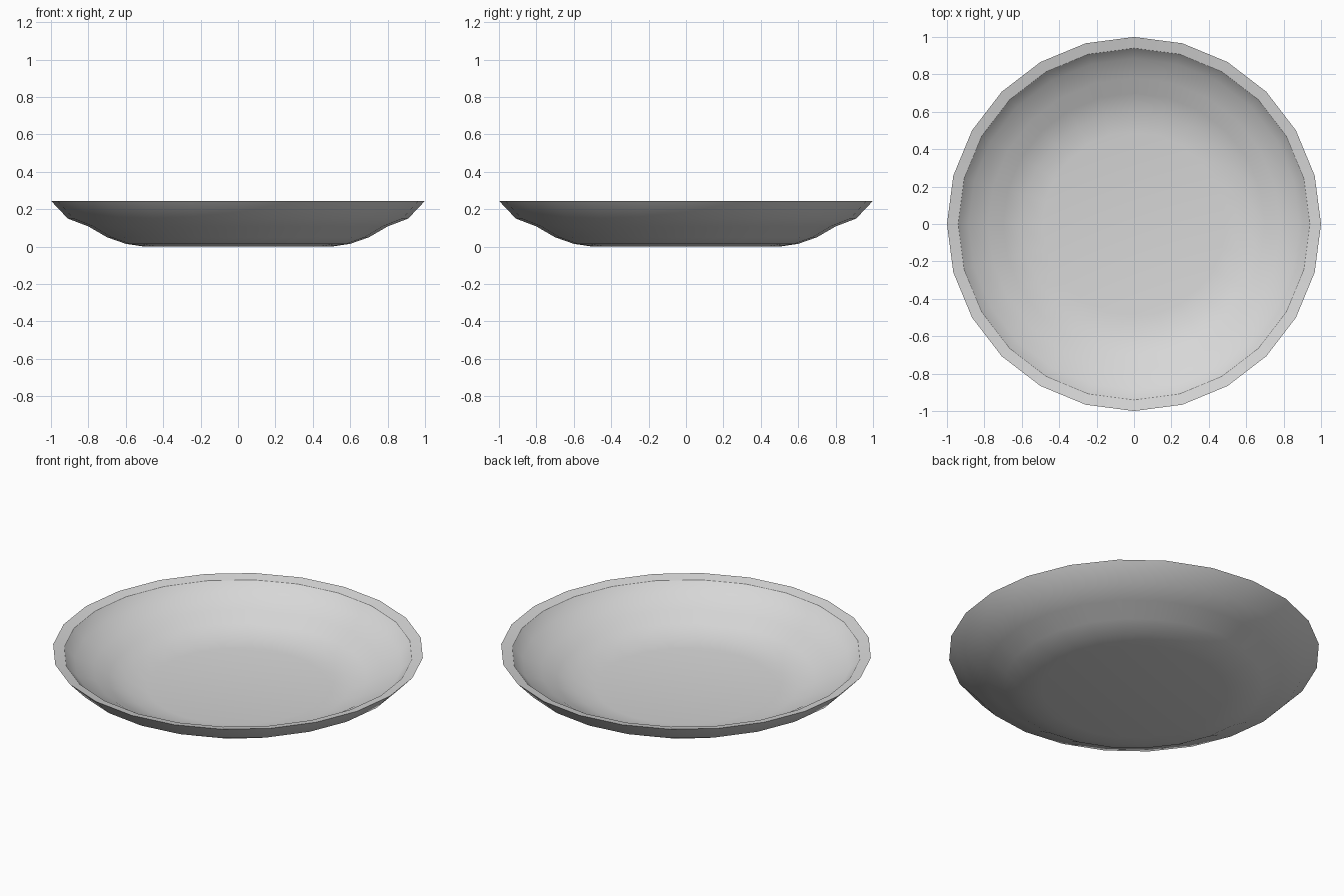
import bpy, bmesh, math

if "Cube" in bpy.data.objects:
    bpy.data.objects.remove(bpy.data.objects["Cube"])

SIDES = 24

# Cross-section (radius, height): underside outwards, lip, then inside back to the floor
outer = [(0.50, 0.0), (0.60, 0.015), (0.70, 0.05), (0.80, 0.108),
         (0.91, 0.15), (1.0, 0.245)]
inner = [(0.94, 0.232), (0.885, 0.172), (0.78, 0.132), (0.70, 0.085),
         (0.60, 0.05), (0.49, 0.035)]

bm = bmesh.new()
rings = []
for r, z in outer + inner:
    rings.append([bm.verts.new((r * math.cos(2 * math.pi * i / SIDES),
                                r * math.sin(2 * math.pi * i / SIDES), z))
                  for i in range(SIDES)])

# Walls
for a, b in zip(rings, rings[1:]):
    for i in range(SIDES):
        j = (i + 1) % SIDES
        bm.faces.new((a[i], a[j], b[j], b[i]))

# Flat base and flat floor
bm.faces.new(rings[0][::-1])
bm.faces.new(rings[-1])
bmesh.ops.recalc_face_normals(bm, faces=bm.faces)

mesh = bpy.data.meshes.new("plate")
bm.to_mesh(mesh)
bm.free()
plate = bpy.data.objects.new("plate", mesh)
bpy.context.collection.objects.link(plate)

# Single light grey glaze
mat = bpy.data.materials.new("light_grey")
mat.diffuse_color = (0.68, 0.68, 0.68, 1)
mat.use_nodes = True
mat.node_tree.nodes["Principled BSDF"].inputs["Base Color"].default_value = mat.diffuse_color
mesh.materials.append(mat)

# Smooth walls, crisp lip
bpy.context.view_layer.objects.active = plate
plate.select_set(True)
bpy.ops.object.shade_smooth_by_angle(angle=math.radians(32))
